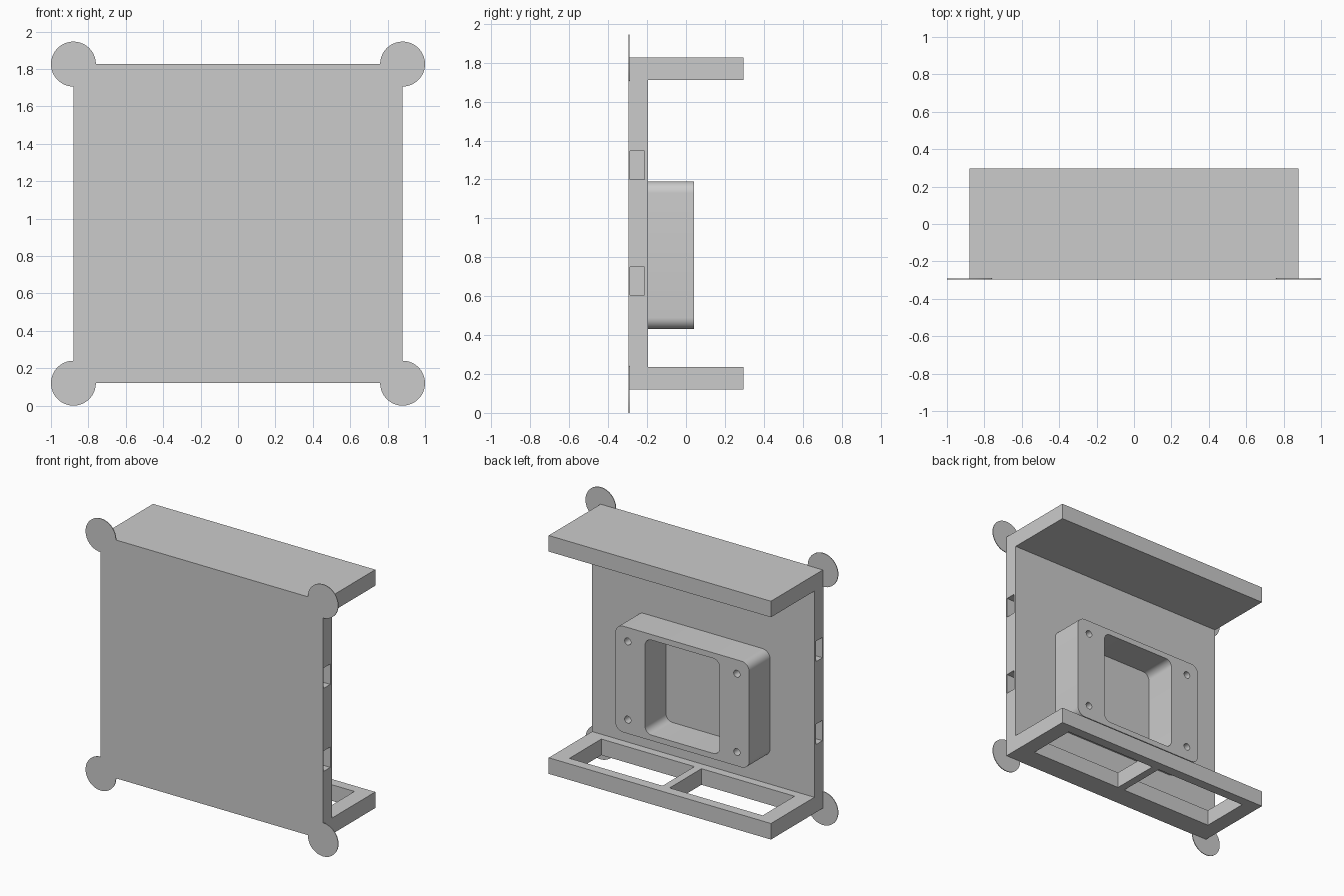
import bpy, bmesh
from math import sin, cos, pi

cube = bpy.data.objects.get("Cube")
if cube:
    bpy.data.objects.remove(cube, do_unlink=True)

# Single plain grey material
grey = bpy.data.materials.new("light_grey")
grey.use_nodes = True
colour = (0.6, 0.6, 0.6, 1)
grey.diffuse_color = colour
grey.node_tree.nodes["Principled BSDF"].inputs["Base Color"].default_value = colour

# Mid-size dimensions shared by the parts
HALF_W, BOTTOM, TOP = 0.88, 0.12, 1.826
FRONT, BACK, PANEL_BACK = -0.296, 0.296, -0.195
SHELF = 0.115


def prism(name, points, axis, lo, hi):
    """Extrude a 2D outline along x, y or z from lo to hi."""
    place = {"x": lambda u, v, w: (w, u, v),
             "y": lambda u, v, w: (u, w, v),
             "z": lambda u, v, w: (u, v, w)}[axis]
    bm = bmesh.new()
    face = bm.faces.new([bm.verts.new(place(u, v, lo)) for u, v in points])
    ring = bmesh.ops.extrude_face_region(bm, geom=[face])["geom"]
    shift = place(0, 0, hi - lo)
    bmesh.ops.translate(bm, vec=shift,
                        verts=[g for g in ring if isinstance(g, bmesh.types.BMVert)])
    bmesh.ops.recalc_face_normals(bm, faces=bm.faces)
    mesh = bpy.data.meshes.new(name)
    bm.to_mesh(mesh)
    bm.free()
    mesh.materials.append(grey)
    obj = bpy.data.objects.new(name, mesh)
    bpy.context.collection.objects.link(obj)
    return obj


def rect(u0, u1, v0, v1):
    return [(u0, v0), (u1, v0), (u1, v1), (u0, v1)]


def circle(u, v, r, n):
    return [(u + r * cos(2 * pi * i / n), v + r * sin(2 * pi * i / n)) for i in range(n)]


def rounded_rect(u0, u1, v0, v1, r, steps=8):
    centres = [(u1 - r, v1 - r), (u0 + r, v1 - r), (u0 + r, v0 + r), (u1 - r, v0 + r)]
    return [(cu + r * cos((q + i / steps) * pi / 2), cv + r * sin((q + i / steps) * pi / 2))
            for q, (cu, cv) in enumerate(centres) for i in range(steps + 1)]


def activate(obj):
    bpy.ops.object.select_all(action="DESELECT")
    obj.select_set(True)
    bpy.context.view_layer.objects.active = obj


def cut(obj, cutters):
    """Subtract each cutter, then discard it."""
    activate(obj)
    for cutter in cutters:
        mod = obj.modifiers.new("cut", "BOOLEAN")
        mod.operation, mod.solver, mod.object = "DIFFERENCE", "EXACT", cutter
        bpy.ops.object.modifier_apply(modifier=mod.name)
        bpy.data.objects.remove(cutter, do_unlink=True)


def smooth(obj):
    activate(obj)
    bpy.ops.object.shade_smooth_by_angle(angle=pi / 6)


# Channel body: front panel with top and bottom shelves
profile = [(FRONT, BOTTOM), (BACK, BOTTOM), (BACK, BOTTOM + SHELF),
           (PANEL_BACK, BOTTOM + SHELF), (PANEL_BACK, TOP - SHELF),
           (BACK, TOP - SHELF), (BACK, TOP), (FRONT, TOP)]
body = prism("channel_body", profile, "x", -HALF_W, HALF_W)

cutters = []
for side in (-1, 1):
    # Window in the bottom shelf, leaving a central divider
    u0, u1 = sorted((side * 0.028, side * 0.765))
    cutters.append(prism("window_cutter", rect(u0, u1, -0.135, 0.225), "z",
                         BOTTOM - 0.05, BOTTOM + SHELF + 0.05))
    # Pockets in the panel's side edge
    lo, hi = sorted((side * 0.58, side * 1.0))
    for z in (0.678, 1.272):
        cutters.append(prism("slot_cutter", rect(-0.287, -0.213, z - 0.073, z + 0.073),
                             "x", lo, hi))
cut(body, cutters)

# Rounded mounting block with an open centre and four screw holes
block = prism("mounting_block", rounded_rect(-0.53, 0.53, 0.43, 1.19, 0.06),
              "y", PANEL_BACK, 0.042)
cutters = [prism("opening_cutter", rounded_rect(-0.295, 0.295, 0.47, 1.15, 0.05),
                 "y", PANEL_BACK - 0.1, 0.1)]
for x in (-0.432, 0.432):
    for z in (0.53, 1.09):
        cutters.append(prism("screw_cutter", circle(x, z, 0.025, 24),
                             "y", PANEL_BACK - 0.1, 0.1))
cut(block, cutters)
smooth(block)

# Thin round corner tabs, flush with the front
for x, side in ((HALF_W, "left"), (-HALF_W, "right")):
    for z, level in ((BOTTOM, "bottom"), (TOP, "top")):
        tab = prism(f"{level}_{side}_corner_tab", circle(x, z, 0.12, 64),
                    "y", FRONT, FRONT + 0.005)
        smooth(tab)
